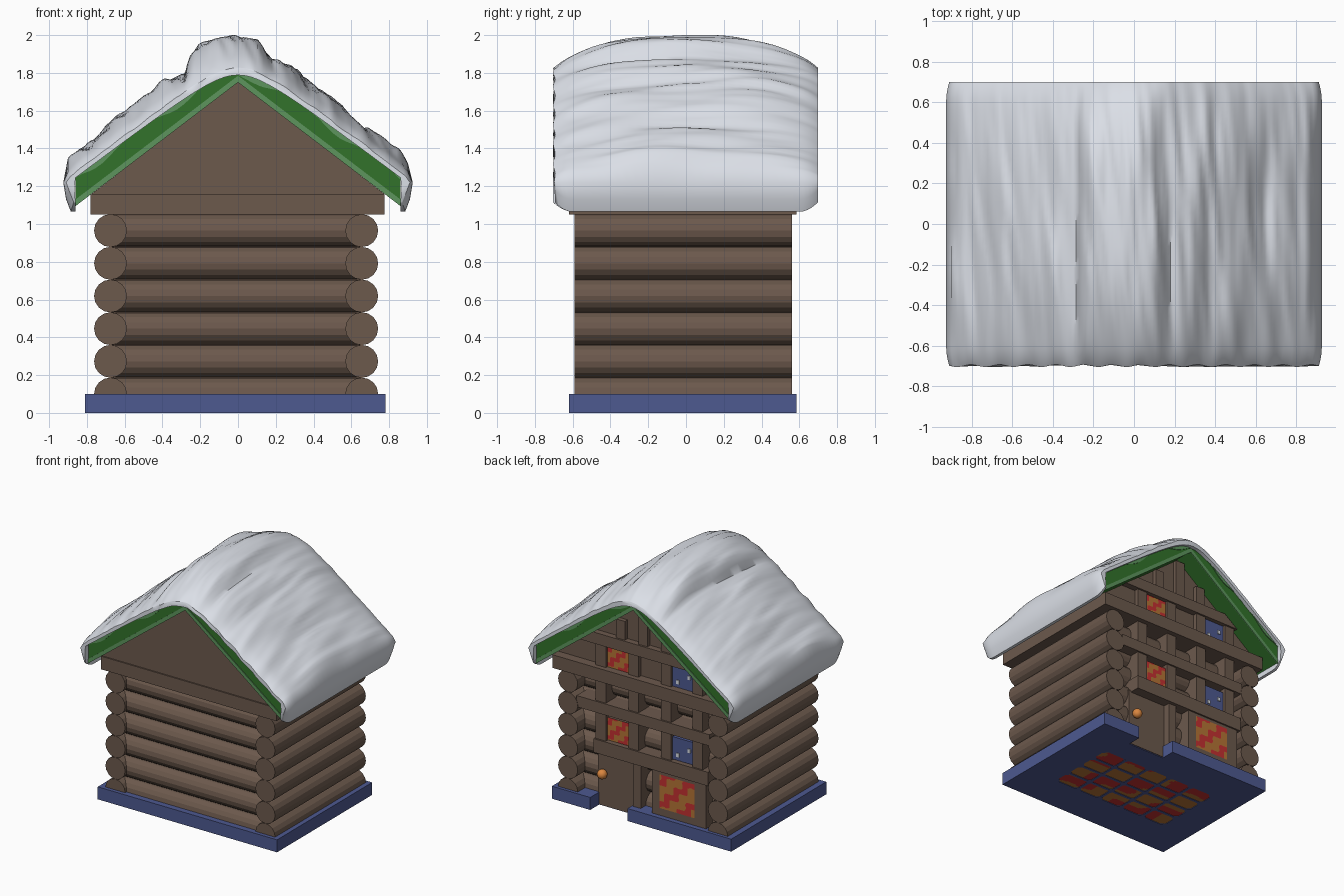
import bpy, bmesh, math
from mathutils import Vector, noise

if "Cube" in bpy.data.objects:
    bpy.data.objects.remove(bpy.data.objects["Cube"], do_unlink=True)


def material(name, r, g, b):
    m = bpy.data.materials.new(name)
    m.use_nodes = True
    m.diffuse_color = (r, g, b, 1)
    bsdf = next(n for n in m.node_tree.nodes if n.type == 'BSDF_PRINCIPLED')
    bsdf.inputs["Base Color"].default_value = (r, g, b, 1)
    bsdf.inputs["Roughness"].default_value = 0.8
    return m


BROWN = material("log brown", .15, .1, .073)
BLUE = material("base blue", .075, .1, .28)
GREEN = material("roof green", .032, .17, .024)
TRIM = material("trim green", .11, .3, .11)
SNOW = material("snow white", .72, .75, .81)
ORANGE = material("glass orange", .46, .175, .035)
RED = material("glass red", .55, .03, .03)
KNOB = material("knob orange", .7, .24, .05)


def finish(name, bm, *mats):
    bmesh.ops.recalc_face_normals(bm, faces=bm.faces)
    mesh = bpy.data.meshes.new(name)
    bm.to_mesh(mesh)
    bm.free()
    for m in mats:
        mesh.materials.append(m)
    ob = bpy.data.objects.new(name, mesh)
    bpy.context.collection.objects.link(ob)
    return ob


def prism(name, outline, y0, y1, mat):
    """Outline in x and z, extruded along y."""
    bm = bmesh.new()
    face = bm.faces.new([bm.verts.new((x, y0, z)) for x, z in outline])
    ext = bmesh.ops.extrude_face_region(bm, geom=[face])["geom"]
    bmesh.ops.translate(bm, vec=(0, y1 - y0, 0),
                        verts=[v for v in ext if isinstance(v, bmesh.types.BMVert)])
    return finish(name, bm, mat)


def box(name, x0, x1, y0, y1, z0, z1, mat=BROWN):
    return prism(name, [(x0, z0), (x1, z0), (x1, z1), (x0, z1)], y0, y1, mat)


def log(name, center, length, along):
    rot = (math.pi / 2, 0, 0) if along == 'y' else (0, math.pi / 2, 0)
    bpy.ops.mesh.primitive_cylinder_add(vertices=16, radius=.087, depth=length,
                                        location=center, rotation=rot)
    ob = bpy.context.object
    ob.name = name
    ob.data.materials.append(BROWN)


def glass(name, x0, x1, v0, v1, at, floor=False, cells=56):
    """Pane of small faces: orange with wavy red diagonal bands."""
    bm = bmesh.new()
    bmesh.ops.create_grid(bm, x_segments=cells, y_segments=cells, size=.5)
    for f in bm.faces:
        c = f.calc_center_median()
        wave = math.sin(9 * (c.x + c.y) + .9 * math.sin(12 * (c.x - c.y)) + 1)
        f.material_index = int(wave > .2)
    for v in bm.verts:
        a = (x0 + x1) / 2 + v.co.x * (x1 - x0)
        b = (v0 + v1) / 2 + v.co.y * (v1 - v0)
        v.co = (a, b, at) if floor else (a, at, b)
    ob = finish(name, bm, ORANGE, RED)
    wanted = Vector((0, 0, -1)) if floor else Vector((0, 1, 0))
    if ob.data.polygons[0].normal.dot(wanted) < 0:
        ob.data.flip_normals()


# Base slab with a doorway notch at the back
box("base", -.81, .78, -.62, .47, .006, .1, BLUE)
box("base_step_left", .44, .78, .47, .585, 0, .1, BLUE)
box("base_step_right", -.81, .11, .47, .585, 0, .1, BLUE)

# Glazed grid in the underside, with bars and corner blocks
glass("floor_glass", -.55, .51, -.31, .27, .004, floor=True)
for x0, x1 in ((-.81, -.55), (.51, .78)):
    box("floor_rim", x0, x1, -.62, .47, 0, .006, BLUE)
for y0, y1 in ((-.62, -.31), (.27, .47)):
    box("floor_rim", -.55, .51, y0, y1, 0, .006, BLUE)
COLUMNS = [-.55 + i * 1.06 / 5 for i in range(6)]
ROWS = [-.31 + i * .58 / 4 for i in range(5)]
for x in COLUMNS[1:-1]:
    box("floor_bar", x - .012, x + .012, -.31, .27, 0, .003, BLUE)
for y in ROWS[1:-1]:
    box("floor_bar", -.55, .51, y - .012, y + .012, 0, .003, BLUE)
for x in COLUMNS:
    for y in ROWS:
        bpy.ops.mesh.primitive_cylinder_add(vertices=4, radius=.036, depth=.003,
                                            location=(x, y, .0016))
        bpy.context.object.name = "floor_bar_joint"
        bpy.context.object.data.materials.append(BLUE)

# Log walls
box("wall_core", -.66, .64, -.5, .38, .1, 1.05)
for i in range(6):
    z = .1 + i * .173
    log("left_log", (.655, -.015, z), 1.15, 'y')
    log("right_log", (-.675, -.015, z), 1.15, 'y')
    log("front_log", (-.01, -.485, z), 1.32, 'x')
    log("back_log", (-.01, .38, z), 1.32, 'x')

# Tie beam and gable wall
box("tie_beam", -.78, .775, -.62, .585, 1.05, 1.155)
prism("gable_wall", [(-.78, 1.155), (.78, 1.155), (0, 1.753)], -.61, .51, BROWN)

# Door with knob
box("door", .1, .45, .4, .475, .006, .47)
bpy.ops.mesh.primitive_uv_sphere_add(segments=20, ring_count=12, radius=.038,
                                     location=(.39, .505, .27))
bpy.context.object.name = "door_knob"
bpy.context.object.data.materials.append(KNOB)
bpy.ops.object.shade_smooth()

# Ground floor window in its frame
box("window_frame", -.56, -.08, .4, .545, .1, .46)
glass("ground_window", -.46, -.15, .16, .43, .549)
box("door_post", .03, .1, .4, .53, .1, .46)

# Timber framing of the upper floors
box("lower_beam", -.585, .43, .4, .558, .455, .565)
box("middle_beam", -.6, .58, .4, .558, .78, .87)
prism("gable_beam", [(-.55, 1.33), (.55, 1.33), (.43, 1.42), (-.43, 1.42)], .4, .56, BROWN)
POSTS = (.375, .085, -.205, -.485)
for z0, z1 in ((.565, .78), (.87, 1.05), (1.155, 1.33)):
    for x in POSTS:
        box("post", x - .045, x + .045, .4, .545, z0, z1)
for x, top in ((.2, 1.57), (0, 1.72), (-.2, 1.57)):
    box("gable_post", x - .04, x + .04, .4, .545, 1.42, top)
for z in (.57, 1.155):
    box("window_back", .13, .33, .4, .522, z, z + .18)
    glass("upper_window", .13, .33, z, z + .18, .525)
    box("shutter_door", -.44, -.25, .4, .525, z, z + .18, BLUE)
    box("shutter_handle", -.31, -.285, .525, .533, z + .03, z + .06, SNOW)
    box("shutter_catch", -.41, -.385, .525, .533, z + .09, z + .12, SNOW)


# Roof slab with light trim along its lower edge and in patches under the snow
def rim(x):
    return 1.96 - .76 * math.hypot(x, .16)


STEPS = [-.86 + 1.72 * i / 48 for i in range(49)]
EAVES = [(.86, 1.105), (0, 1.76), (-.86, 1.105)]
prism("roof", EAVES + [(x, rim(x) - .04) for x in STEPS], -.665, .665, GREEN)
chevron = [(x, z + .025) for x, z in EAVES] + [(x, z - .01) for x, z in reversed(EAVES)]
patches = [(x, rim(x) - .04) for x in STEPS]
patches += [(x, rim(x) - .05 - .03 * max(0, math.sin(15 * x))) for x in reversed(STEPS)]
for name, y0, y1 in (("front", -.671, -.665), ("back", .665, .671)):
    prism(name + "_trim", chevron, y0, y1, TRIM)
    prism(name + "_trim_patches", patches, y0, y1, TRIM)

# Snow blanket: crest outline, lofted along y and sinking towards both ends
CREST = [(-.9, 1.3), (-.86, 1.36), (-.77, 1.44), (-.6, 1.6), (-.5, 1.68), (-.36, 1.77),
         (-.28, 1.79), (-.26, 1.88), (-.22, 1.94), (-.1, 1.98), (.03, 2), (.1, 1.97),
         (.17, 1.88), (.28, 1.84), (.38, 1.75), (.5, 1.68), (.6, 1.57), (.75, 1.46),
         (.85, 1.38), (.9, 1.3)]
LIP = [(.925, 1.22), (.91, 1.13), (.885, 1.065), (.86, 1.065), (.866, 1.19)]


def crest(x):
    for (xa, za), (xb, zb) in zip(CREST, CREST[1:]):
        if x <= xb:
            return za + (zb - za) * (x - xa) / (xb - xa)
    return CREST[-1][1]


def section(t):
    swell = 1 - abs(t) ** 2.8
    end = max(0, (abs(t) - .86) / .14) ** 2
    y = t * .7
    pts = []
    for i in range(121):
        x = -.9 + 1.8 * i / 120
        drift = x + .03 * noise.noise(Vector((x * 3, y * 2, 4)))
        low = rim(x) - .012 * end
        high = crest(max(-.9, min(.9, drift)))
        fold = .03 * noise.noise(Vector((x * 10, y * 1.6, 1)))
        fold += .016 * noise.noise(Vector((x * 24 + 2 * y, y * 2.5, 7)))
        z = low + (high - low) * swell + fold * (.3 + .7 * swell)
        pts.append((x * (1 - .015 * end), min(z, 2)))
    lip = [(x - .015 * end * (x > .87), z + .05 * end * (z < 1.15)) for x, z in LIP]
    under = [(x, rim(x) - .05) for x in reversed(STEPS)]
    return pts + lip + under + [(-x, z) for x, z in reversed(lip)]


bm = bmesh.new()
rings = []
for k in range(41):
    t = math.sin(math.pi * (k / 40 - .5))
    ring = []
    for x, z in section(t):
        ripple = .006 * math.sin(x * 45) * max(0, -t) ** 12
        ring.append(bm.verts.new((x, t * .698 + ripple, z)))
    rings.append(ring)
for a, b in zip(rings, rings[1:]):
    for i in range(len(a)):
        j = (i + 1) % len(a)
        bm.faces.new((a[i], a[j], b[j], b[i]))
bm.faces.new(rings[0])
bm.faces.new(rings[-1])
snow = finish("snow_blanket", bm, SNOW)
bpy.ops.object.select_all(action='DESELECT')
snow.select_set(True)
bpy.context.view_layer.objects.active = snow
bpy.ops.object.shade_smooth_by_angle(angle=math.radians(50))
